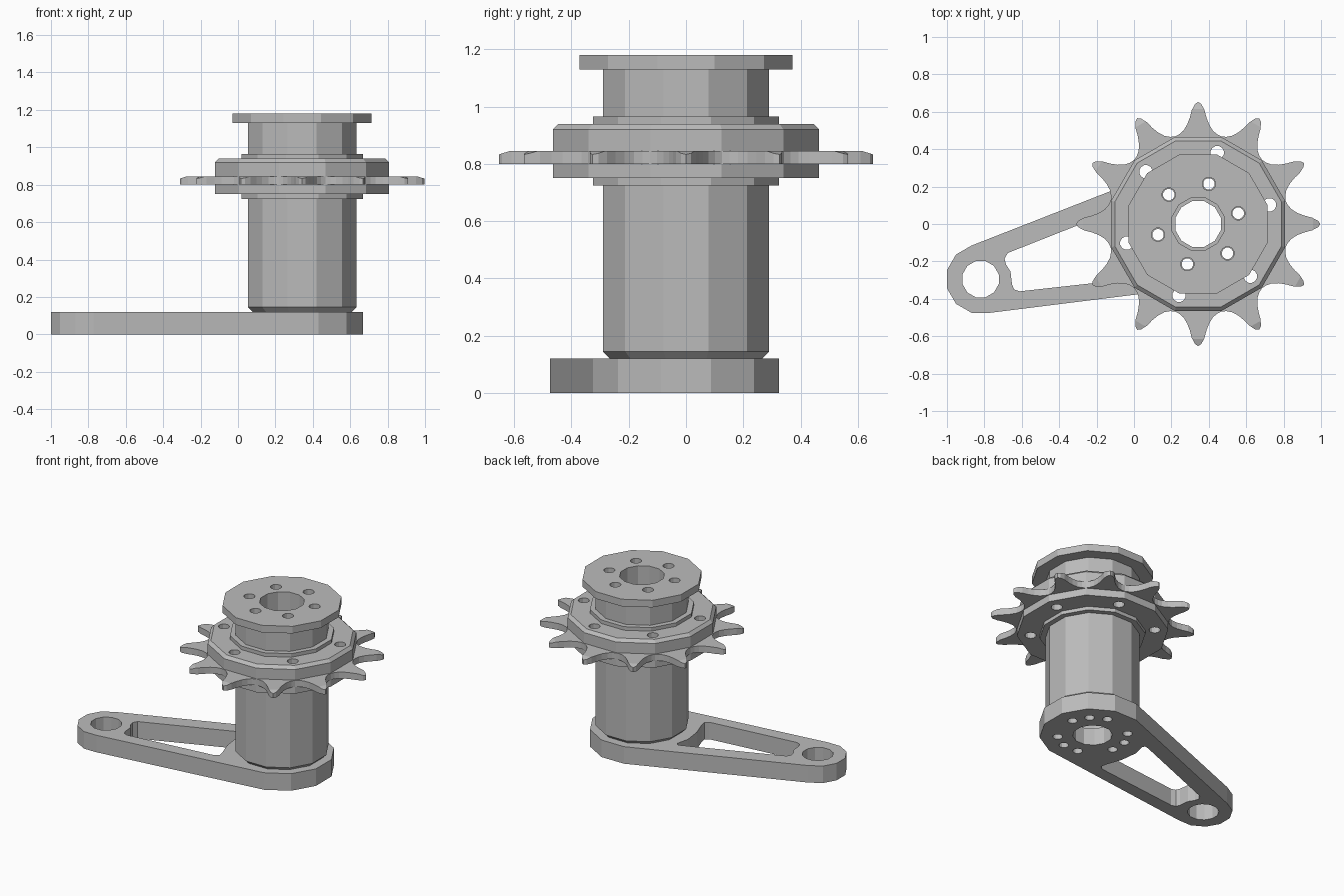
import bpy, bmesh
from math import sin, cos, radians, pi, hypot, atan2

if "Cube" in bpy.data.objects:
    bpy.data.objects.remove(bpy.data.objects["Cube"], do_unlink=True)

AXIS = (0.343, 0.0)       # main shaft
PIN = (-0.82, -0.295)     # small end of the arm
SIDES = 12

steel = bpy.data.materials.new("grey steel")
steel.use_nodes = True
steel.diffuse_color = (0.5, 0.5, 0.5, 1)
steel.node_tree.nodes["Principled BSDF"].inputs["Base Color"].default_value = (0.5, 0.5, 0.5, 1)


def finish(name, bm):
    bmesh.ops.recalc_face_normals(bm, faces=bm.faces)
    mesh = bpy.data.meshes.new(name)
    bm.to_mesh(mesh)
    bm.free()
    mesh.materials.append(steel)
    obj = bpy.data.objects.new(name, mesh)
    bpy.context.collection.objects.link(obj)
    return obj


def ring(center, apothem, n=SIDES):
    """Regular polygon with flats facing the axes."""
    r = apothem / cos(pi / n)
    return [(center[0] + r * cos((i + 0.5) * 2 * pi / n),
             center[1] + r * sin((i + 0.5) * 2 * pi / n)) for i in range(n)]


def prisms(name, outlines, z0, z1):
    """Extrude one or more outlines into a single object."""
    bm = bmesh.new()
    for outline in outlines:
        low = [bm.verts.new((x, y, z0)) for x, y in outline]
        high = [bm.verts.new((x, y, z1)) for x, y in outline]
        bm.faces.new(low)
        bm.faces.new(high)
        for i in range(len(low)):
            j = (i + 1) % len(low)
            bm.faces.new((low[i], low[j], high[j], high[i]))
    return finish(name, bm)


def lathe(name, profile, n=SIDES):
    """Revolve a closed (radius, z) profile around the shaft."""
    bm = bmesh.new()
    loops = [[bm.verts.new((x, y, z)) for x, y in ring(AXIS, r, n)] for r, z in profile]
    for k, a in enumerate(loops):
        b = loops[(k + 1) % len(loops)]
        for i in range(n):
            j = (i + 1) % n
            bm.faces.new((a[i], a[j], b[j], b[i]))
    return finish(name, bm)


def boolean(obj, cutter, operation="DIFFERENCE"):
    cutter.hide_render = True
    mod = obj.modifiers.new("cut", "BOOLEAN")
    mod.operation, mod.solver, mod.object = operation, "EXACT", cutter
    graph = bpy.context.evaluated_depsgraph_get()
    mesh = bpy.data.meshes.new_from_object(obj.evaluated_get(graph))
    obj.modifiers.clear()
    obj.data = mesh
    bpy.data.objects.remove(cutter, do_unlink=True)


def bolt_circle(radius, hole, start=15, count=6):
    spots = [radians(start + i * 360 / count) for i in range(count)]
    return [ring((AXIS[0] + radius * cos(a), AXIS[1] + radius * sin(a)), hole) for a in spots]


def drill(obj, outlines):
    boolean(obj, prisms("cutter", outlines, -0.5, 2))


def hull(points):
    """Convex outline around a set of points."""
    pts = sorted(points)

    def half(seq):
        out = []
        for p in seq:
            while len(out) > 1 and ((out[-1][0] - out[-2][0]) * (p[1] - out[-2][1])
                                    <= (out[-1][1] - out[-2][1]) * (p[0] - out[-2][0])):
                out.pop()
            out.append(p)
        return out[:-1]
    return half(pts) + half(pts[::-1])


# Crank arm: hull of both ends with a lightening window and bolt holes
arm = prisms("crank_arm", [hull(ring(AXIS, 0.325) + ring(PIN, 0.18))], 0, 0.12)
window = [(-0.675, -0.155), (-0.692, -0.185), (-0.685, -0.215), (-0.66, -0.255),
          (-0.652, -0.325), (-0.64, -0.35), (-0.61, -0.36),
          (0.02, -0.29), (0.045, -0.27), (0.04, -0.235), (0.0, -0.12),
          (-0.015, 0.0), (0.005, 0.085), (-0.005, 0.105), (-0.03, 0.1)]
drill(arm, [window, ring(PIN, 0.097), ring(AXIS, 0.122)]
      + bolt_circle(0.222, 0.03) + bolt_circle(0.222, 0.03, 45, 3))

# Hollow drum with chamfered foot, neck and top flange
drum = lathe("hub_drum", [(0.14, 0.12), (0.265, 0.12), (0.29, 0.145), (0.29, 1.13),
                          (0.372, 1.13), (0.372, 1.18), (0.14, 1.18)])
drill(drum, bolt_circle(0.222, 0.035))

# Carrier flanges with collars, clamping the sprocket
lower = lathe("lower_carrier", [(0.285, 0.725), (0.325, 0.725), (0.325, 0.75),
                                (0.465, 0.75), (0.465, 0.80), (0.285, 0.80)])
upper = lathe("upper_carrier", [(0.285, 0.845), (0.465, 0.845), (0.465, 0.92), (0.445, 0.94),
                                (0.325, 0.94), (0.325, 0.965), (0.285, 0.965)])

# Twelve-tooth sprocket: half a tooth mirrored and repeated
half_tooth = [(0, 0.653), (1.5, 0.642), (3.2, 0.61), (4.5, 0.57),
              (6.3, 0.535), (9, 0.505), (12, 0.49), (15, 0.484)]
tooth = [(-a, r) for a, r in half_tooth[:0:-1]] + half_tooth[:-1]
outline = [(AXIS[0] + r * cos(radians(a + 30 * i)), AXIS[1] + r * sin(radians(a + 30 * i)))
           for i in range(12) for a, r in tooth]
sprocket = prisms("sprocket", [outline], 0.80, 0.845)
chamfer = lathe("cutter", [(0.285, 0.7), (0.7, 0.7), (0.7, 0.82),
                           (0.615, 0.8449), (0.615, 0.9), (0.285, 0.9)], 48)
chamfer_band = lathe("chamfer_band", [(0.615, 0.845), (0.7, 0.818), (0.7, 0.9), (0.615, 0.9)], 48)
bpy.data.objects.remove(chamfer, do_unlink=True)
boolean(sprocket, chamfer_band)
drill(sprocket, [ring(AXIS, 0.285)])

# Bolt holes running through the sprocket and both carriers
for part in (lower, upper, sprocket):
    drill(part, bolt_circle(0.395, 0.035))
